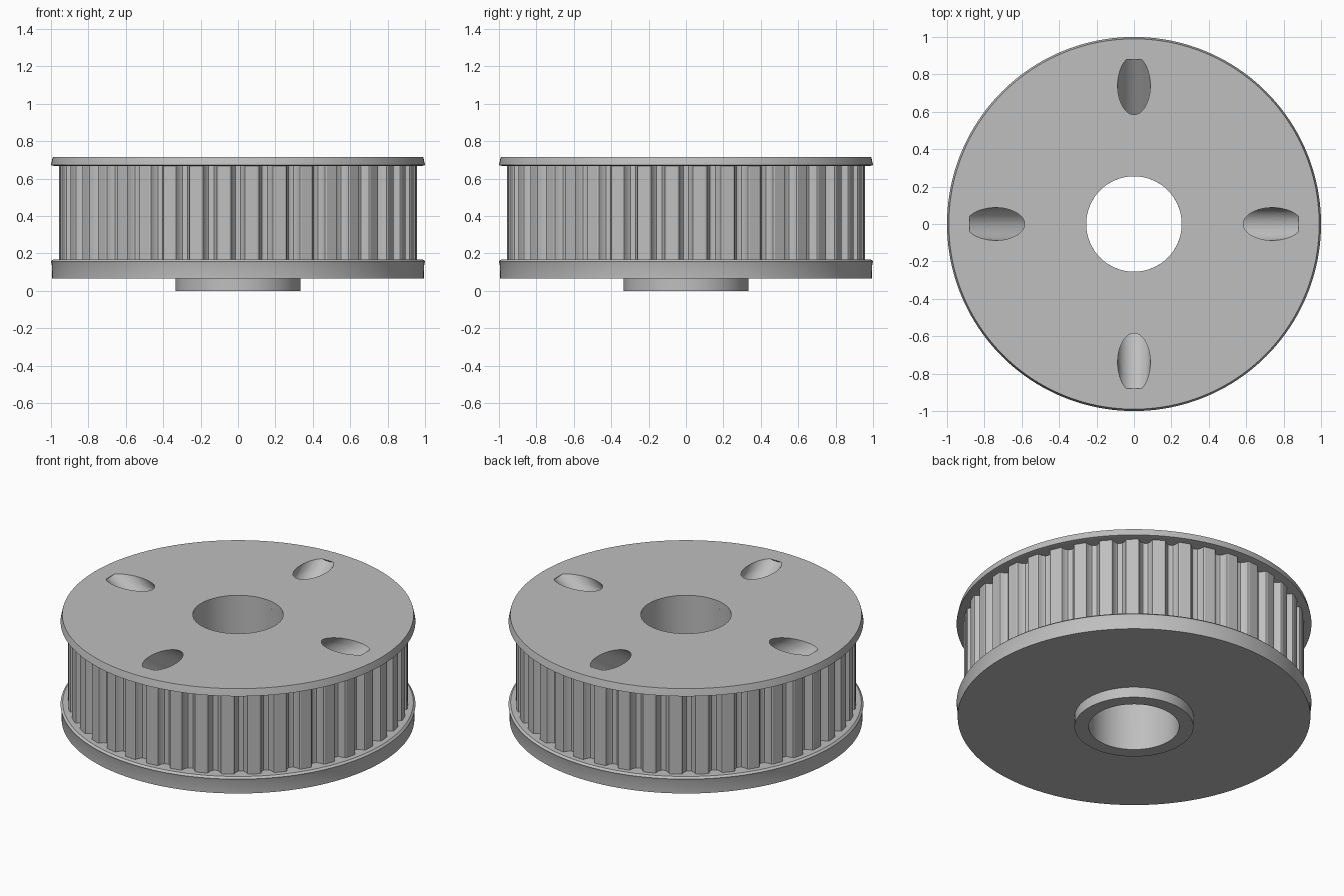
import bpy, bmesh, math
from mathutils import Vector, Matrix

cube = bpy.data.objects.get("Cube")
if cube:
    bpy.data.objects.remove(cube, do_unlink=True)

BORE = 0.255
TEETH = 40
TIP = 0.958

grey = bpy.data.materials.new("machined_grey")
grey.use_nodes = True
colour = (0.52, 0.52, 0.52, 1)
grey.diffuse_color = colour
grey.node_tree.nodes["Principled BSDF"].inputs["Base Color"].default_value = colour


def make_object(name, bm):
    bmesh.ops.recalc_face_normals(bm, faces=bm.faces)
    mesh = bpy.data.meshes.new(name)
    bm.to_mesh(mesh)
    bm.free()
    mesh.materials.append(grey)
    obj = bpy.data.objects.new(name, mesh)
    bpy.context.collection.objects.link(obj)
    return obj


def ring(name, columns):
    """Closed ring; each column is (angle, [(radius, z), ...])."""
    bm = bmesh.new()
    loops = [[bm.verts.new((r * math.cos(a), r * math.sin(a), z)) for r, z in prof]
             for a, prof in columns]
    for i, this in enumerate(loops):
        after = loops[(i + 1) % len(loops)]
        for j in range(len(this)):
            k = (j + 1) % len(this)
            bm.faces.new((this[j], after[j], after[k], this[k]))
    return make_object(name, bm)


def lathe(name, profile, steps=160):
    return ring(name, [(math.tau * i / steps, profile) for i in range(steps)])


def smooth(obj):
    bpy.ops.object.select_all(action='DESELECT')
    obj.select_set(True)
    bpy.context.view_layer.objects.active = obj
    bpy.ops.object.shade_smooth_by_angle(angle=math.radians(30))


# Hub collar and the two flanges
hub = lathe("hub_collar", [(BORE, 0), (0.335, 0), (0.335, 0.065), (BORE, 0.065)])
lower = lathe("lower_flange", [(BORE, 0.065), (0.994, 0.065), (0.996, 0.145),
                               (1.0, 0.157), (0.988, 0.168), (BORE, 0.168)])
upper = lathe("upper_flange", [(BORE, 0.668), (0.985, 0.668), (1.0, 0.672),
                               (0.994, 0.7), (0.99, 0.715), (BORE, 0.715)])

# Toothed drum: one groove per pitch, with a rounded floor
half = [(0, 0.045), (0.1, 0.042), (0.18, 0.03), (0.22, 0.014), (0.25, 0.004), (0.3, 0)]
groove = [(-u, d) for u, d in half[:0:-1]] + half
columns = []
for t in range(TEETH):
    for u, depth in groove:
        r = TIP - depth
        columns.append((math.tau * (t + u) / TEETH,
                        [(BORE, 0.168), (r, 0.168), (r, 0.668), (BORE, 0.668)]))
drum = ring("toothed_drum", columns)

# Slanted blind holes drilled down towards the bore
tilt = math.radians(34)
bm = bmesh.new()
for q in range(4):
    axis = Vector((-math.cos(tilt), 0, -math.sin(tilt)))
    start, end = -0.115, 0.42
    centre = Vector((0.741, 0, 0.715)) + axis * (start + end) / 2
    place = Matrix.Translation(centre) @ axis.to_track_quat('Z', 'Y').to_matrix().to_4x4()
    bmesh.ops.create_cone(bm, cap_ends=True, segments=48, radius1=0.0875, radius2=0.0875,
                          depth=end - start,
                          matrix=Matrix.Rotation(q * math.pi / 2, 4, 'Z') @ place)
cutter = make_object("hole_cutter", bm)
cutter.hide_render = True

for part in (upper, drum):
    mod = part.modifiers.new("holes", 'BOOLEAN')
    mod.operation = 'DIFFERENCE'
    mod.solver = 'EXACT'
    mod.object = cutter
    bpy.context.view_layer.update()
    evaluated = part.evaluated_get(bpy.context.evaluated_depsgraph_get())
    cut_mesh = bpy.data.meshes.new_from_object(evaluated)
    part.modifiers.clear()
    part.data = cut_mesh
bpy.data.objects.remove(cutter, do_unlink=True)

for part in (hub, lower, upper, drum):
    smooth(part)
